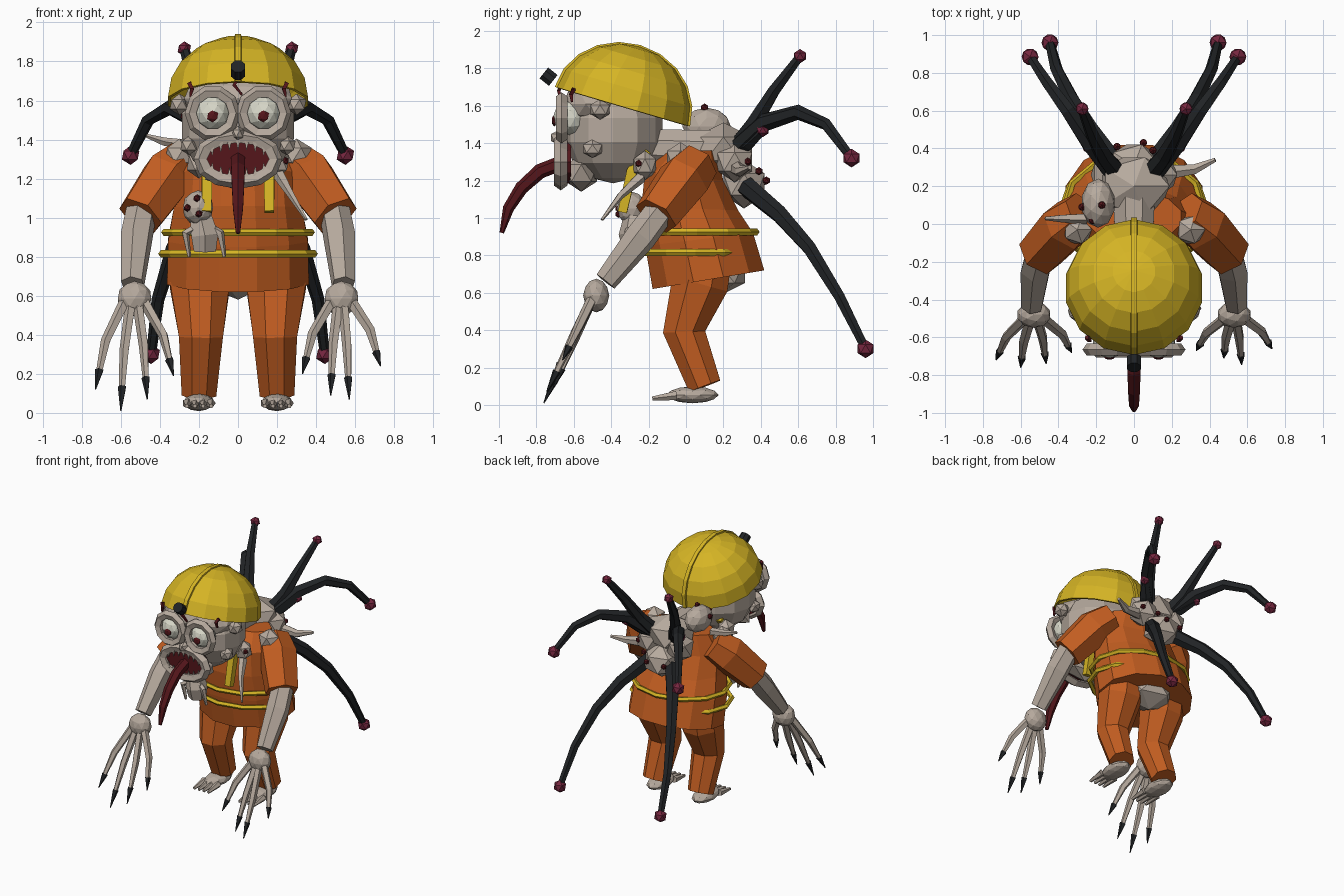
import bpy, bmesh, math
from mathutils import Vector, Matrix

cube = bpy.data.objects.get("Cube")
if cube:
    bpy.data.objects.remove(cube, do_unlink=True)


def material(name, *rgb):
    m = bpy.data.materials.new(name)
    m.use_nodes = True
    m.diffuse_color = (*rgb, 1)
    m.node_tree.nodes["Principled BSDF"].inputs["Base Color"].default_value = (*rgb, 1)
    return m


skin = material("pale skin", .47, .40, .34)
orange = material("work orange", .54, .11, .015)
yellow = material("safety yellow", .67, .46, .018)
black = material("charcoal", .015, .017, .019)
dark_red = material("dark red", .09, .008, .011)
maroon = material("maroon", .18, .02, .05)
white = material("eye white", .68, .68, .58)


def finish(name, bm, mat):
    bmesh.ops.recalc_face_normals(bm, faces=bm.faces)
    mesh = bpy.data.meshes.new(name)
    bm.to_mesh(mesh)
    bm.free()
    mesh.materials.append(mat)
    obj = bpy.data.objects.new(name, mesh)
    bpy.context.collection.objects.link(obj)
    return obj


def skin_rings(bm, rings, closed=False):
    rings = [[bm.verts.new(p) for p in ring] for ring in rings]
    n = len(rings[0])
    pairs = list(zip(rings, rings[1:]))
    if closed:
        pairs.append((rings[-1], rings[0]))
    else:
        bm.faces.new(rings[0])
        bm.faces.new(rings[-1])
    for a, b in pairs:
        for i in range(n):
            j = (i + 1) % n
            bm.faces.new((a[i], a[j], b[j], b[i]))


def tube(name, path, radii, mat, sides=6):
    """Tapered tube along a path, with a frame carried along so it never twists."""
    path = [Vector(p) for p in path]
    start = path[1] - path[0]
    u = start.cross(Vector((0, 1, 0) if abs(start.normalized().z) > .8 else (0, 0, 1)))
    rings = []
    for i, p in enumerate(path):
        t = (path[min(i + 1, len(path) - 1)] - path[max(i - 1, 0)]).normalized()
        u = (u - t * t.dot(u)).normalized()
        v = t.cross(u)
        ring = []
        for k in range(sides):
            a = math.tau * (k + .5) / sides
            ring.append(p + radii[i] * (u * math.cos(a) + v * math.sin(a)))
        rings.append(ring)
    bm = bmesh.new()
    skin_rings(bm, rings)
    return finish(name, bm, mat)


def lump(name, at, size, mat, detail=1):
    """Faceted ball; size is one radius or three."""
    size = size if isinstance(size, tuple) else (size,) * 3
    bm = bmesh.new()
    m = Matrix.Translation(at) @ Matrix.Diagonal((*size, 1))
    bmesh.ops.create_icosphere(bm, subdivisions=detail, radius=1, matrix=m)
    return finish(name, bm, mat)


def hoop(name, at, rx, ry, thick, mat, upright=False, sides=12):
    """Elliptical ring, flat or facing the front."""
    rings = []
    for i in range(sides):
        a = math.tau * i / sides
        ring = []
        for k in range(5):
            b = math.tau * k / 5
            grow, lift = thick * math.cos(b), thick * math.sin(b)
            x, y = (rx + grow) * math.cos(a), (ry + grow) * math.sin(a)
            ring.append(Vector(at) + Vector((x, lift, y) if upright else (x, y, lift)))
        rings.append(ring)
    bm = bmesh.new()
    skin_rings(bm, rings, closed=True)
    return finish(name, bm, mat)


# Jacket: rows of front y, front z, back y, back z, half width
rows = [(-.18, .62, .42, .72, .365), (-.22, .85, .36, .92, .36), (-.24, 1.06, .28, 1.04, .33),
        (-.22, 1.25, .20, 1.2, .31), (-.1, 1.36, .17, 1.36, .25)]
rings = []
for yf, zf, yb, zb, w in rows:
    ring = []
    for k in range(12):
        a = math.tau * (k + .5) / 12
        f = (1 + math.sin(a) * 1.03) / 2
        ring.append((w * 1.03 * math.cos(a), yf + (yb - yf) * f, zf + (zb - zf) * f))
    rings.append(ring)
bm = bmesh.new()
skin_rings(bm, rings)
finish("jacket", bm, orange)
hoop("upper_belt", (0, .06, .925), .375, .315, .019, yellow)
hoop("lower_belt", (0, .05, .815), .39, .3, .019, yellow)
lump("pelvis", (0, .17, .71), (.2, .17, .13), skin)

# Neck and swollen upper back
tube("neck", [(0, -.25, 1.38), (0, .15, 1.36)], [.1, .12], skin, 8)
lump("back_hump", (0, .2, 1.37), (.21, .18, .14), skin)
lump("spine_lump", (0, .31, 1.18), (.15, .13, .13), skin)
lump("right_growth", (-.19, .11, 1.49), (.09, .13, .1), skin, 2)
tube("back_branch", [(.15, .27, 1.27), (.32, .29, 1.25), (.43, .34, 1.27)], [.045, .03, .012], skin)
tube("shoulder_branch", [(-.25, .03, 1.37), (-.38, .03, 1.39), (-.47, .03, 1.42)], [.03, .022, .01], skin, 5)
for i, at in enumerate([(-.22, .02, 1.53), (-.275, .09, 1.52), (-.17, .1, 1.59), (.1, .39, 1.25),
                        (-.09, .41, 1.19), (.19, .33, 1.3), (.05, .43, 1.2), (.24, -.25, 1.29)]):
    lump(f"body_sore_{i}", at, .022, dark_red)

# Growth hanging on the chest
lump("chest_growth", (-.205, -.29, 1.05), (.08, .08, .09), skin, 2)
tube("chest_growth_body", [(-.19, -.27, 1.0), (-.17, -.28, .91), (-.17, -.27, .83)], [.065, .08, .065], skin)
for i, x in enumerate((-.27, -.09)):
    tube(f"chest_growth_limb_{i}", [(-.18, -.28, .97), (x, -.31, .92), (x + .02, -.3, .8)],
         [.025, .022, .01], skin, 5)
for i, (x, z) in enumerate([(-.26, 1.05), (-.2, 1.02), (-.21, 1.1)]):
    lump(f"chest_sore_{i}", (x, -.36, z), .02, dark_red)
tube("chest_branch", [(.21, -.24, 1.22), (.27, -.35, 1.12), (.35, -.45, .99)], [.033, .02, .008], skin, 5)

# Head
bm = bmesh.new()
bmesh.ops.create_uvsphere(bm, u_segments=12, v_segments=7, radius=1,
                          matrix=Matrix.Translation((0, -.39, 1.47)) @ Matrix.Diagonal((.295, .27, .285, 1)))
finish("head", bm, skin)
lump("brow", (0, -.48, 1.61), (.29, .18, .13), skin, 2)
lump("jaw", (0, -.56, 1.24), (.19, .1, .1), skin)
lump("nose", (0, -.68, 1.43), (.035, .05, .04), skin)

# Mouth with teeth and long tongue
mouth_z = 1.3
hoop("lips", (0, -.67, mouth_z), .19, .115, .038, skin, True)
bm = bmesh.new()
bmesh.ops.create_cone(bm, cap_ends=True, segments=12, radius1=.18, radius2=.18, depth=.06,
                      matrix=Matrix.Translation((0, -.645, mouth_z)) @ Matrix.Rotation(math.pi / 2, 4, 'X')
                      @ Matrix.Diagonal((1, .64, 1, 1)))
finish("mouth_inside", bm, dark_red)
for i in range(7):
    x = (i - 3) * .044
    for s, row in ((1, "upper"), (-1, "lower")):
        z = mouth_z + s * .115 * math.sqrt(1 - (x / .19) ** 2)
        tube(f"{row}_tooth_{i}", [(x, -.685, z), (x, -.69, z - s * .065)], [.02, .002], skin, 4)
tube("tongue", [(0, -.65, 1.3), (0, -.78, 1.25), (0, -.88, 1.16), (0, -.95, 1.05), (0, -.985, .92)],
     [.04, .04, .036, .03, .012], dark_red)

# Hard hat: tilted dome, ridge and lamp
tilt = Matrix.Translation((0, -.34, 1.595)) @ Matrix.Rotation(-.285, 4, 'X')
bm = bmesh.new()
bmesh.ops.create_uvsphere(bm, u_segments=14, v_segments=10, radius=.368)
bmesh.ops.delete(bm, geom=[v for v in bm.verts if v.co.z < -.01], context='VERTS')
bm.transform(tilt @ Matrix.Diagonal((1, 1, .91, 1)))
hat = finish("hard_hat", bm, yellow)
hat.modifiers.new("shell", 'SOLIDIFY').thickness = .015
rings = []
for i in range(11):
    a = math.pi * i / 10
    rings.append([tilt @ Vector((x, r * math.cos(a), r * .91 * math.sin(a)))
                  for x, r in ((-.022, .34), (.022, .34), (.015, .377), (-.015, .377))])
bm = bmesh.new()
skin_rings(bm, rings)
finish("hat_ridge", bm, yellow)
tube("hat_lamp", [(0, -.71, 1.735), (0, -.76, 1.775)], [.04, .04], black, 8)
tube("brow_vein", [(0, -.67, 1.71), (-.02, -.68, 1.68), (.02, -.67, 1.63)], [.013, .013, .007], dark_red, 4)

# Paired parts
finger_tips = {
    "left": [(.73, -.66, .24), (.57, -.745, .07), (.475, -.71, .09), (.33, -.67, .2)],
    "right": [(.73, -.72, .12), (.6, -.76, .01), (.465, -.74, .07), (.33, -.68, .19)]}
tentacles = {
    "upper": [(.08, .26, 1.36), (.16, .36, 1.5), (.22, .47, 1.68), (.275, .61, 1.865)],
    "middle": [(.1, .26, 1.36), (.23, .42, 1.51), (.35, .6, 1.565), (.46, .75, 1.5), (.55, .885, 1.32)],
    "lower": [(.1, .32, 1.17), (.23, .5, 1.02), (.33, .66, .84), (.41, .82, .58), (.445, .96, .3)],
    "small": [(.08, .25, 1.36), (.16, .33, 1.4), (.24, .41, 1.47)]}
for side, s in (("left", 1), ("right", -1)):
    def flip(*points):
        return [(s * x, y, z) for x, y, z in points]

    def at(x, y, z):
        return (s * x, y, z)

    # Eyes, ears and veins
    hoop(f"{side}_eye_socket", at(.13, -.665, 1.535), .11, .11, .033, skin, True, 10)
    lump(f"{side}_eyeball", at(.13, -.62, 1.535), .092, white, 2)
    lump(f"{side}_iris", at(.13, -.705, 1.52), (.032, .015, .032), dark_red)
    lump(f"{side}_ear", at(.3, -.46, 1.58), (.055, .06, .055), skin)
    lump(f"{side}_cheek", at(.25, -.5, 1.37), (.05, .06, .05), skin)
    tube(f"{side}_temple_vein", flip((.25, -.6, 1.69), (.235, -.615, 1.66), (.245, -.61, 1.62)),
         [.014, .014, .007], dark_red, 4)

    # Shoulder, sleeve and forearm
    lump(f"{side}_shoulder_lump", at(.3, -.03, 1.32), .085, skin)
    lump(f"{side}_collar_lump", at(.2, -.22, 1.28), (.07, .07, .08), skin)
    tube(f"{side}_sleeve", flip((.27, .06, 1.29), (.36, -.01, 1.21), (.5, -.16, 1.01)),
         [.12, .145, .125], orange)
    tube(f"{side}_forearm", flip((.49, -.12, 1.06), (.52, -.24, .9), (.54, -.43, .66)),
         [.08, .085, .062], skin)
    lump(f"{side}_wrist", at(.53, -.48, .585), (.09, .07, .09), skin, 2)

    # Clawed fingers
    for i, tip in enumerate(finger_tips[side]):
        tip, start = Vector(tip), Vector((.53, -.5, .57))
        start.x += (tip.x - start.x) * .25
        mid = start.lerp(tip, .45)
        mid.x += (tip.x - start.x) * .2
        end = mid.lerp(tip, .6)
        tube(f"{side}_finger_{i}", flip(start, mid, end), [.029, .026, .017], skin, 5)
        tube(f"{side}_claw_{i}", flip(end, tip), [.023, .003], black, 5)

    # Shoulder strap
    tube(f"{side}_strap", flip((.15, -.21, 1.36), (.16, -.29, 1.25), (.16, -.34, 1.03)),
         [.034, .038, .034], yellow, 4)

    # Leg, foot and toes
    tube(f"{side}_leg", flip((.195, .09, .74), (.195, .075, .65), (.19, -.01, .39), (.2, .1, .1)),
         [.16, .165, .122, .096], orange, 8)
    lump(f"{side}_foot", at(.2, .035, .054), (.08, .14, .045), skin, 2)
    for i in range(4):
        x = .2 + (i - 1.5) * .04
        tube(f"{side}_toe_{i}", flip((x, -.05, .05), (x * 1.04 - .008, -.18, .035)), [.026, .011], skin, 5)

    # Back tentacles with bulb tips
    for name, path in tentacles.items():
        n = len(path)
        tube(f"{side}_{name}_tentacle", flip(*path), [.057 - .032 * i / (n - 1) for i in range(n)], black)
        lump(f"{side}_{name}_bulb", at(*path[-1]), .038 if name in ("upper", "small") else .05, maroon)
    lump(f"{side}_back_lump", at(.13, .26, 1.3), .11, skin)
